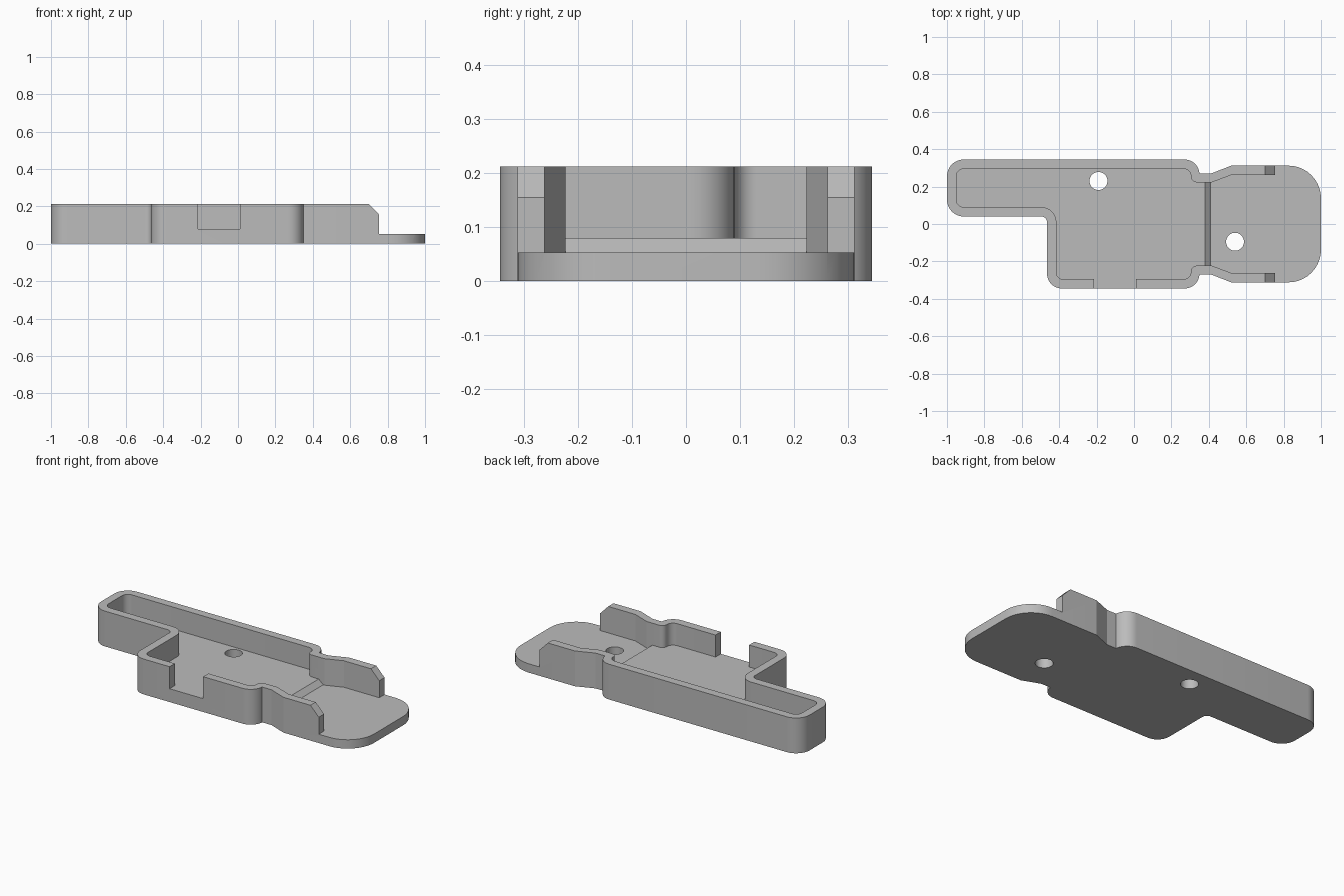
import bpy
import math
from mathutils import Vector

cube = bpy.data.objects.get("Cube")
if cube:
    bpy.data.objects.remove(cube)

WALL_TOP = 0.212
THIN_FLOOR = 0.053
THICK_FLOOR = 0.08

grey = bpy.data.materials.new("plain grey")
grey.use_nodes = True
colour = (0.5, 0.5, 0.5, 1)
grey.diffuse_color = colour
grey.node_tree.nodes["Principled BSDF"].inputs["Base Color"].default_value = colour


def rounded(corners, steps=10):
    """Outline from (x, y, radius) corners, each rounded by an arc."""
    points = []
    for i, (x, y, r) in enumerate(corners):
        p = Vector((x, y))
        if r == 0:
            points.append(p)
            continue
        a = (Vector(corners[i - 1][:2]) - p).normalized()
        b = (Vector(corners[(i + 1) % len(corners)][:2]) - p).normalized()
        half = a.angle(b) / 2
        centre = p + (a + b).normalized() * r / math.sin(half)
        start = p + a * r / math.tan(half) - centre
        end = p + b * r / math.tan(half) - centre
        sweep = start.angle_signed(end)
        for k in range(steps + 1):
            t = -sweep * k / steps
            c, s = math.cos(t), math.sin(t)
            points.append(centre + Vector((start.x * c - start.y * s,
                                           start.x * s + start.y * c)))
    return points


def prism(name, outline, low, high, side=False):
    """Extrude an outline along z, or an x-z profile along y when side is set."""
    n = len(outline)
    verts = [(u, h, v) if side else (u, v, h) for h in (low, high) for u, v in outline]
    faces = [tuple(range(n))[::-1], tuple(range(n, 2 * n))]
    faces += [(i, (i + 1) % n, n + (i + 1) % n, n + i) for i in range(n)]
    mesh = bpy.data.meshes.new(name)
    mesh.from_pydata(verts, [], faces)
    mesh.materials.append(grey)
    obj = bpy.data.objects.new(name, mesh)
    bpy.context.collection.objects.link(obj)
    bpy.ops.object.select_all(action="DESELECT")
    bpy.context.view_layer.objects.active = obj
    obj.select_set(True)
    bpy.ops.object.mode_set(mode="EDIT")
    bpy.ops.mesh.select_all(action="SELECT")
    bpy.ops.mesh.normals_make_consistent(inside=False)
    bpy.ops.object.mode_set(mode="OBJECT")
    return obj


def cut(target, cutter):
    """Subtract the cutter and discard it."""
    mod = target.modifiers.new("cut", "BOOLEAN")
    mod.operation = "DIFFERENCE"
    mod.solver = "EXACT"
    mod.object = cutter
    bpy.context.view_layer.objects.active = target
    bpy.ops.object.modifier_apply(modifier=mod.name)
    bpy.data.objects.remove(cutter)


def mirrored(half):
    """Add the same corners on the -y side, in reverse order."""
    return half + [(x, -y, r) for x, y, r in reversed(half)]


# Outer body: L-shaped tray, narrow neck and rounded tongue
neck = [(0.35, 0.345, 0.08), (0.35, 0.27, 0), (0.412, 0.27, 0),
        (0.52, 0.312, 0), (1, 0.312, 0.175)]
outer = [(-1, 0.345, 0.09)] + mirrored(neck) + [
    (-0.465, -0.345, 0.08), (-0.465, 0.04, 0.03), (-1, 0.04, 0.09)]
tray = prism("tray", rounded(outer), 0, WALL_TOP)

# Pocket inside the walls, open towards the tongue
mouth = [(0.305, 0.295, 0.04), (0.305, 0.223, 0.03), (0.417, 0.223, 0),
         (0.52, 0.262, 0), (1.2, 0.262, 0)]
inner = [(-0.95, 0.295, 0.04)] + mirrored(mouth) + [
    (-0.415, -0.295, 0.035), (-0.415, 0.09, 0.08), (-0.95, 0.09, 0.04)]
pocket = prism("pocket_cutter", rounded(inner), THIN_FLOOR, 0.3)

# Thicker floor with a ramp at the neck
raised = [(-1.2, 0), (0.415, 0), (0.415, 0.04), (0.41, THIN_FLOOR),
          (0.38, THICK_FLOOR), (-1.2, THICK_FLOOR)]
cut(pocket, prism("raised_floor", raised, -0.6, 0.6, side=True))
cut(tray, pocket)

# Bare tongue beyond the chamfered wall ends
tongue = [(0.755, THIN_FLOOR), (1.2, THIN_FLOOR), (1.2, 0.3),
          (0.615, 0.3), (0.755, 0.155)]
cut(tray, prism("tongue_cutter", tongue, -0.6, 0.6, side=True))

# Notch in the front wall
notch = [(-0.213, THICK_FLOOR), (0.01, THICK_FLOOR), (0.01, 0.3), (-0.213, 0.3)]
cut(tray, prism("notch_cutter", notch, -0.5, -0.28, side=True))

# Two screw holes
for x, y in ((-0.19, 0.23), (0.54, -0.095)):
    ring = [(x + 0.048 * math.cos(k * math.tau / 40),
             y + 0.048 * math.sin(k * math.tau / 40)) for k in range(40)]
    cut(tray, prism("hole_cutter", ring, -0.1, 0.3))

bpy.ops.object.select_all(action="DESELECT")
tray.select_set(True)
bpy.context.view_layer.objects.active = tray
bpy.ops.object.shade_smooth_by_angle(angle=math.radians(20))
